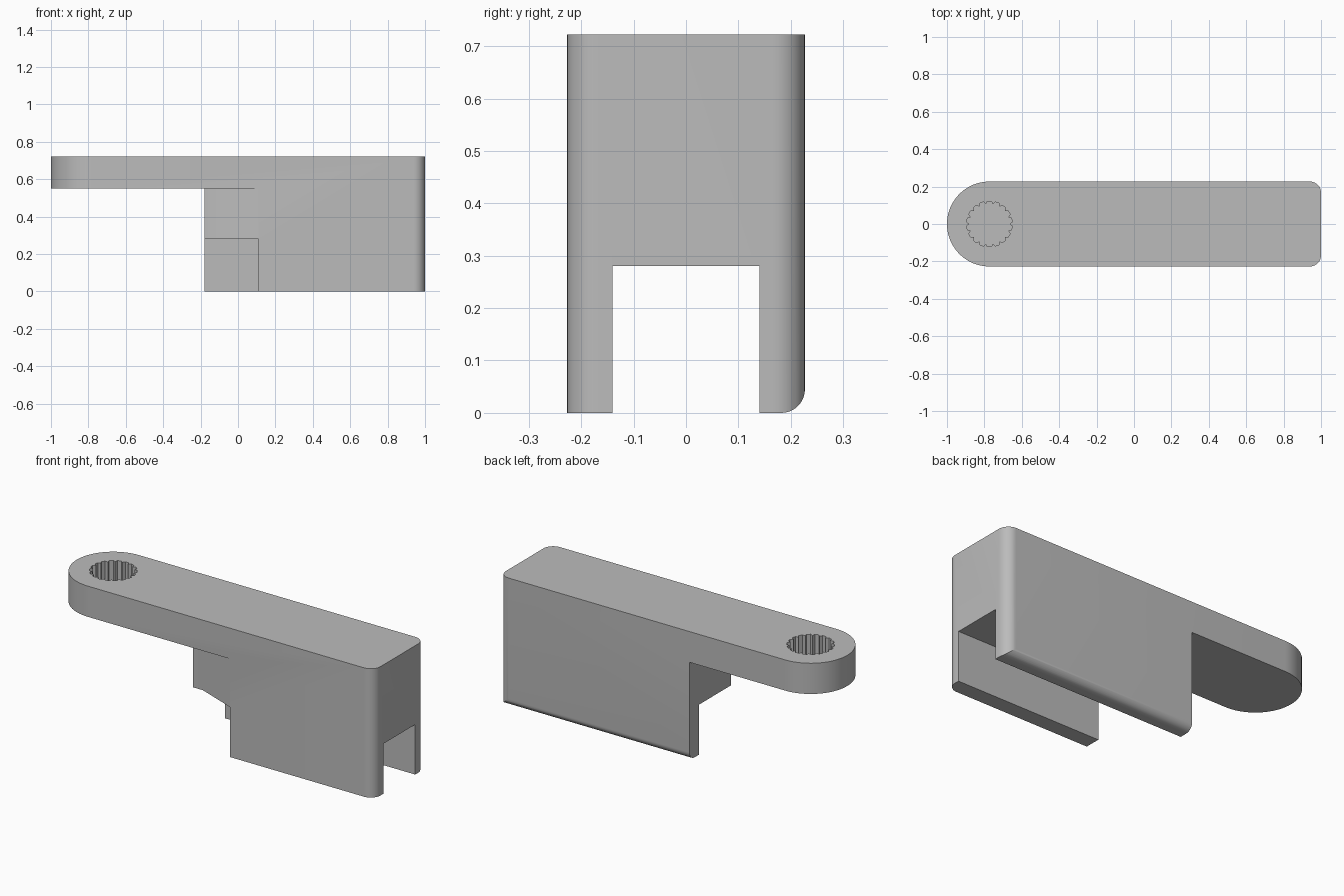
import bpy, bmesh
from math import sin, cos, pi, radians
from mathutils import Matrix

cube = bpy.data.objects.get("Cube")
if cube:
    bpy.data.objects.remove(cube, do_unlink=True)

HALF, TOP, ARM_Z, SLOT_Z, SLOT_Y = 0.227, 0.722, 0.55, 0.28, 0.14
HUB_X = HALF - 1

grey = bpy.data.materials.new("plain grey")
grey.use_nodes = True
colour = (0.5, 0.5, 0.5, 1)
grey.diffuse_color = colour
grey.node_tree.nodes["Principled BSDF"].inputs["Base Color"].default_value = colour


def arc(cx, cy, r, start, end, steps):
    angles = [radians(start + (end - start) * i / steps) for i in range(steps + 1)]
    return [(cx + r * cos(a), cy + r * sin(a)) for a in angles]


def prism(name, outline, low, high, along_x=False):
    """Extrude a closed outline along z, or a (y, z) outline along x."""
    bm = bmesh.new()
    base = bm.faces.new([bm.verts.new((u, v, low)) for u, v in outline])
    ext = bmesh.ops.extrude_face_region(bm, geom=[base])
    tops = [g for g in ext["geom"] if isinstance(g, bmesh.types.BMVert)]
    bmesh.ops.translate(bm, verts=tops, vec=(0, 0, high - low))
    if along_x:
        turn = Matrix(((0, 0, 1), (1, 0, 0), (0, 1, 0)))
        bmesh.ops.transform(bm, matrix=turn.to_4x4(), verts=bm.verts)
    bmesh.ops.recalc_face_normals(bm, faces=bm.faces)
    mesh = bpy.data.meshes.new(name)
    bm.to_mesh(mesh)
    bm.free()
    mesh.materials.append(grey)
    obj = bpy.data.objects.new(name, mesh)
    bpy.context.collection.objects.link(obj)
    return obj


def cut(target, cutter):
    mod = target.modifiers.new("cut", "BOOLEAN")
    mod.operation, mod.solver, mod.object = "DIFFERENCE", "EXACT", cutter
    graph = bpy.context.evaluated_depsgraph_get()
    mesh = bpy.data.meshes.new_from_object(target.evaluated_get(graph))
    target.modifiers.clear()
    target.data = mesh
    bpy.data.objects.remove(cutter, do_unlink=True)


# Solid blank: round hub end, softly rounded far corners
r = 0.06
plan = (arc(HUB_X, 0, HALF, 90, 270, 40)
        + arc(1 - r, r - HALF, r, -90, 0, 10)
        + arc(1 - r, HALF - r, r, 0, 90, 10))
bracket = prism("lever_bracket", plan, 0, TOP)

# Rounded lower edge along the back wall
r = 0.045
edge = arc(HALF - r, r, r, -90, 0, 10) + [(0.4, r), (0.4, -0.2), (HALF - r, -0.2)]
cut(bracket, prism("edge_cutter", edge, -2, 2, along_x=True))

# Space under the arm, with the slanted relief on the front
under = [(-2, -1), (0.13, -1), (0.13, -0.2346), (-0.12, -SLOT_Y),
         (-0.18, -SLOT_Y), (-0.18, 1), (-2, 1)]
cut(bracket, prism("under_arm_cutter", under, -0.2, ARM_Z))

# Lengthwise slot, leaving a shorter front wall
slot = [(-2, -1), (0.11, -1), (0.11, -SLOT_Y), (2, -SLOT_Y),
        (2, SLOT_Y), (-2, SLOT_Y)]
cut(bracket, prism("slot_cutter", slot, -0.2, SLOT_Z))

# Blind toothed socket in the hub
teeth = 18
socket = []
for i in range(teeth):
    for step, radius in ((0, 0.107), (0.25, 0.122), (0.75, 0.122)):
        a = 2 * pi * (i + step) / teeth
        socket.append((HUB_X + radius * cos(a), radius * sin(a)))
cut(bracket, prism("socket_cutter", socket, TOP - 0.135, TOP + 0.1))

bpy.ops.object.select_all(action="DESELECT")
bracket.select_set(True)
bpy.context.view_layer.objects.active = bracket
bpy.ops.object.shade_smooth_by_angle(angle=radians(25))
